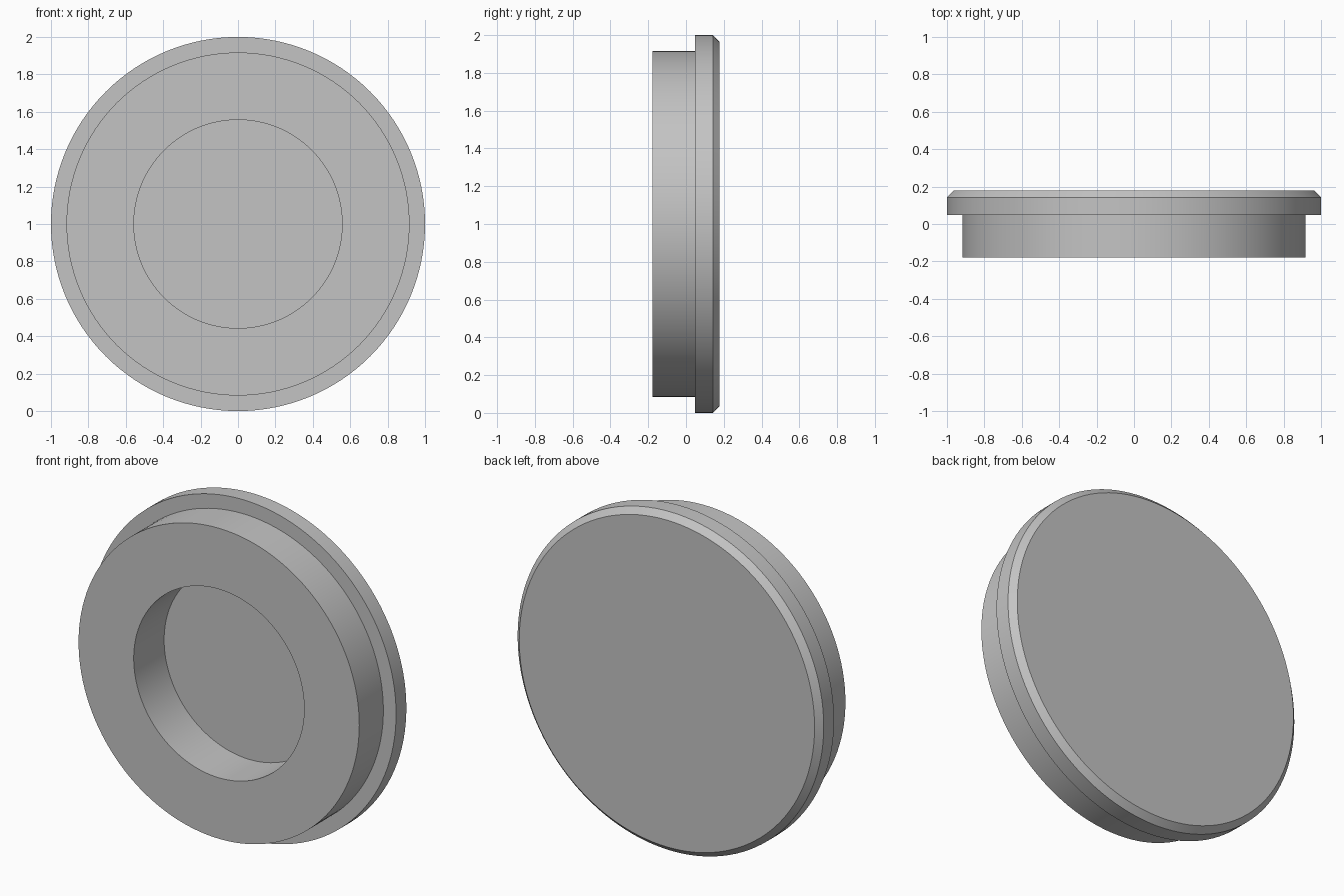
import bpy, bmesh, math
from mathutils import Matrix, Vector

cube = bpy.data.objects.get("Cube")
if cube:
    bpy.data.objects.remove(cube, do_unlink=True)

SEGMENTS = 128
BACK, FRONT = 0.178, -0.178

# Plain grey material
grey = bpy.data.materials.new("plain_grey")
grey.use_nodes = True
colour = (0.55, 0.55, 0.55, 1)
grey.diffuse_color = colour
grey.node_tree.nodes["Principled BSDF"].inputs["Base Color"].default_value = colour

# Half section as (radius, y): recess floor, recess wall, hub, flange, chamfer, back
profile = [
    (0.557, 0.106), (0.557, FRONT), (0.917, FRONT), (0.917, 0.047),
    (1.0, 0.047), (1.0, 0.143), (0.965, BACK),
]

# Turn the section around the y axis
bm = bmesh.new()
rings = []
for radius, y in profile:
    ring = []
    for i in range(SEGMENTS):
        a = math.tau * i / SEGMENTS
        ring.append(bm.verts.new((radius * math.cos(a), y, 1 + radius * math.sin(a))))
    rings.append(ring)
for inner, outer in zip(rings, rings[1:]):
    for i in range(SEGMENTS):
        j = (i + 1) % SEGMENTS
        bm.faces.new((inner[i], inner[j], outer[j], outer[i]))

# Close the recess floor and the flat back
bm.faces.new(rings[0])
bm.faces.new(rings[-1])
bmesh.ops.recalc_face_normals(bm, faces=bm.faces)

mesh = bpy.data.meshes.new("flanged_cap")
bm.to_mesh(mesh)
bm.free()
mesh.materials.append(grey)
cap = bpy.data.objects.new("flanged_cap", mesh)
bpy.context.collection.objects.link(cap)

# Smooth round walls with crisp edges
bpy.ops.object.select_all(action="DESELECT")
cap.select_set(True)
bpy.context.view_layer.objects.active = cap
bpy.ops.object.shade_smooth_by_angle(angle=math.radians(30))
